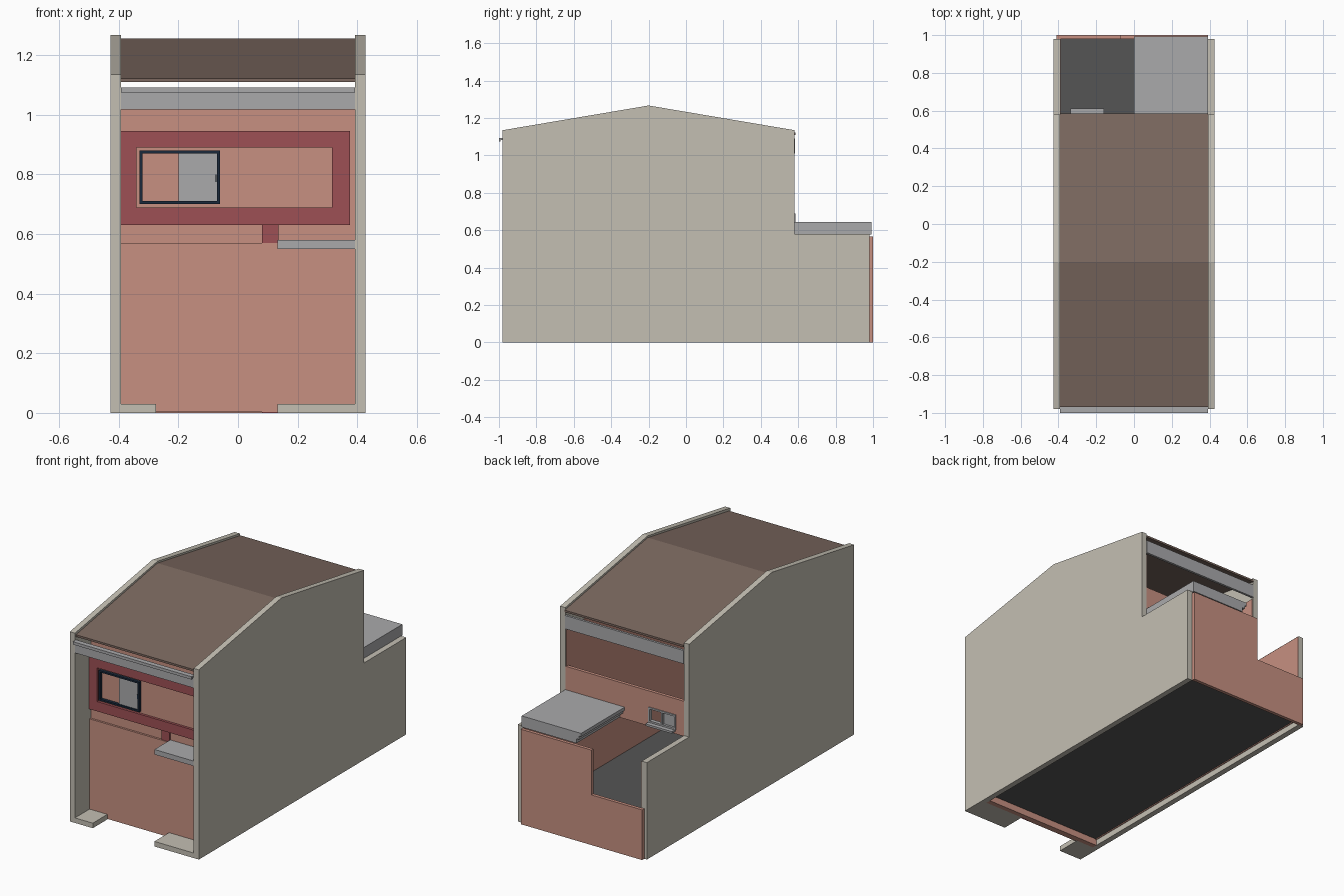
import bpy, bmesh

if "Cube" in bpy.data.objects:
    bpy.data.objects.remove(bpy.data.objects["Cube"])


def material(name, rgb):
    m = bpy.data.materials.new(name)
    m.diffuse_color = (*rgb, 1)
    m.use_nodes = True
    m.node_tree.nodes["Principled BSDF"].inputs["Base Color"].default_value = m.diffuse_color
    return m


STONE = material("stone", (0.55, 0.52, 0.45))
PINK = material("pink_plaster", (0.57, 0.28, 0.22))
RED = material("red_trim", (0.34, 0.08, 0.09))
BROWN = material("brown_roof", (0.20, 0.14, 0.115))
NAVY = material("navy_frame", (0.01, 0.022, 0.043))
DARK = material("dark_floor", (0.09, 0.09, 0.09))
GREY = material("light_grey", (0.40, 0.40, 0.41))


def prism(name, pts, lo, hi, mat, axis="x"):
    """Extrude a 2D outline: axis x uses (y, z) points, axis y uses (x, z)."""
    bm = bmesh.new()
    place = (lambda p, d: (d, p[0], p[1])) if axis == "x" else (lambda p, d: (p[0], d, p[1]))
    a = [bm.verts.new(place(p, lo)) for p in pts]
    b = [bm.verts.new(place(p, hi)) for p in pts]
    bm.faces.new(a)
    bm.faces.new(b[::-1])
    for i in range(len(pts)):
        j = (i + 1) % len(pts)
        bm.faces.new((a[i], b[i], b[j], a[j]))
    bmesh.ops.recalc_face_normals(bm, faces=bm.faces)
    me = bpy.data.meshes.new(name)
    bm.to_mesh(me)
    bm.free()
    me.materials.append(mat)
    ob = bpy.data.objects.new(name, me)
    bpy.context.collection.objects.link(ob)
    return ob


def box(name, x, y, z, mat):
    return prism(name, [(y[0], z[0]), (y[1], z[0]), (y[1], z[1]), (y[0], z[1])], *x, mat)


def frame(name, x, y, z, w, mat):
    """Rectangular surround of bar widths w = (left, right, bottom, top)."""
    l, r, b, t = w
    box(name + "_left", (x[0], x[0] + l), y, z, mat)
    box(name + "_right", (x[1] - r, x[1]), y, z, mat)
    box(name + "_bottom", (x[0] + l, x[1] - r), y, (z[0], z[0] + b), mat)
    box(name + "_top", (x[0] + l, x[1] - r), y, (z[1] - t, z[1]), mat)


# Party walls with gable profile and low rear yard section, plus inner lining
gable = [(-0.98, 0), (0.98, 0), (0.98, 0.58), (0.58, 0.58),
         (0.58, 1.135), (-0.2, 1.267), (-0.98, 1.135)]
lining = [(-0.83, 0.035), (0.98, 0.035), (0.98, 0.575), (0.575, 0.575),
          (0.575, 1.0), (-0.83, 1.0)]
for side, s in (("left", -1), ("right", 1)):
    prism(side + "_party_wall", gable, s * 0.393, s * 0.427, STONE)
    prism(side + "_inner_lining", lining, s * 0.388, s * 0.393, PINK)

# Pitched roof sheet
prism("main_roof", [(-0.97, 1.11), (-0.2, 1.243), (0.585, 1.11), (0.585, 1.122),
                    (-0.2, 1.256), (-0.97, 1.122)], -0.393, 0.393, BROWN)

# Ground floor slab
box("floor_slab", (-0.393, 0.393), (-0.81, 0.98), (0.04, 0.06), DARK)

# Front wall, with lower panel and red pilaster
W = (-0.393, 0.393)
box("front_wall", W, (-0.83, -0.80), (0, 1.05), PINK)
box("front_lower_panel", W, (-0.842, -0.83), (0.003, 0.57), PINK)
box("front_pilaster", (0.08, 0.135), (-0.838, -0.825), (0, 0.63), RED)
frame("red_surround", (-0.393, 0.375), (-0.845, -0.83), (0.63, 0.945),
      (0.053, 0.06, 0.058, 0.055), RED)

# Front sliding window
frame("front_window_frame", (-0.33, -0.06), (-0.848, -0.83), (0.70, 0.88),
      (0.01,) * 4, NAVY)
box("front_window_pane", (-0.20, -0.07), (-0.84, -0.83), (0.71, 0.87), GREY)
box("front_window_handle", (-0.076, -0.072), (-0.846, -0.84), (0.775, 0.80), NAVY)

# Porch canopy and front steps
P = (-0.98, -0.83)
box("porch_canopy", (0.133, 0.393), P, (0.55, 0.58), GREY)
box("right_step", (0.133, 0.393), P, (0, 0.03), STONE)
box("left_step", (-0.393, -0.275), P, (0, 0.03), STONE)

# Front gutter: fascia board with a small channel
prism("front_gutter", [(-0.97, 1.017), (-0.97, 1.092), (-1.0, 1.092), (-1.0, 1.075),
                       (-0.992, 1.075), (-0.992, 1.083), (-0.98, 1.083),
                       (-0.98, 1.017)], *W, GREY)

# Rear upper wall with window opening, and open band below the fascia
R = (0.56, 0.58)
frame("rear_wall", W, R, (0.575, 0.785), (0.053, 0.553, 0.025, 0.095), PINK)
box("rear_fascia", W, (0.57, 0.584), (1.01, 1.09), GREY)
frame("rear_window_frame", (-0.34, -0.16), (0.562, 0.586), (0.60, 0.69),
      (0.01,) * 4, GREY)
box("rear_window_mullion", (-0.255, -0.245), (0.565, 0.584), (0.61, 0.68), GREY)
box("rear_window_pane", (-0.33, -0.25), (0.568, 0.572), (0.61, 0.68), GREY)
box("rear_window_sill", (-0.335, -0.16), (0.58, 0.612), (0.588, 0.60), GREY)

# Yard wall stepping down beside the flat roof
prism("yard_wall", [(-0.41, 0), (0.393, 0), (0.393, 0.568), (-0.075, 0.568),
                    (-0.075, 0.30), (-0.41, 0.30)], 0.98, 1.0, PINK, "y")

# Flat rear roof with stepped edge
prism("flat_rear_roof", [(0.0, 0.645), (0.0, 0.625), (0.012, 0.625), (0.012, 0.605),
                         (0.03, 0.605), (0.03, 0.578), (0.393, 0.578),
                         (0.393, 0.645)], 0.58, 0.992, GREY, "y")
